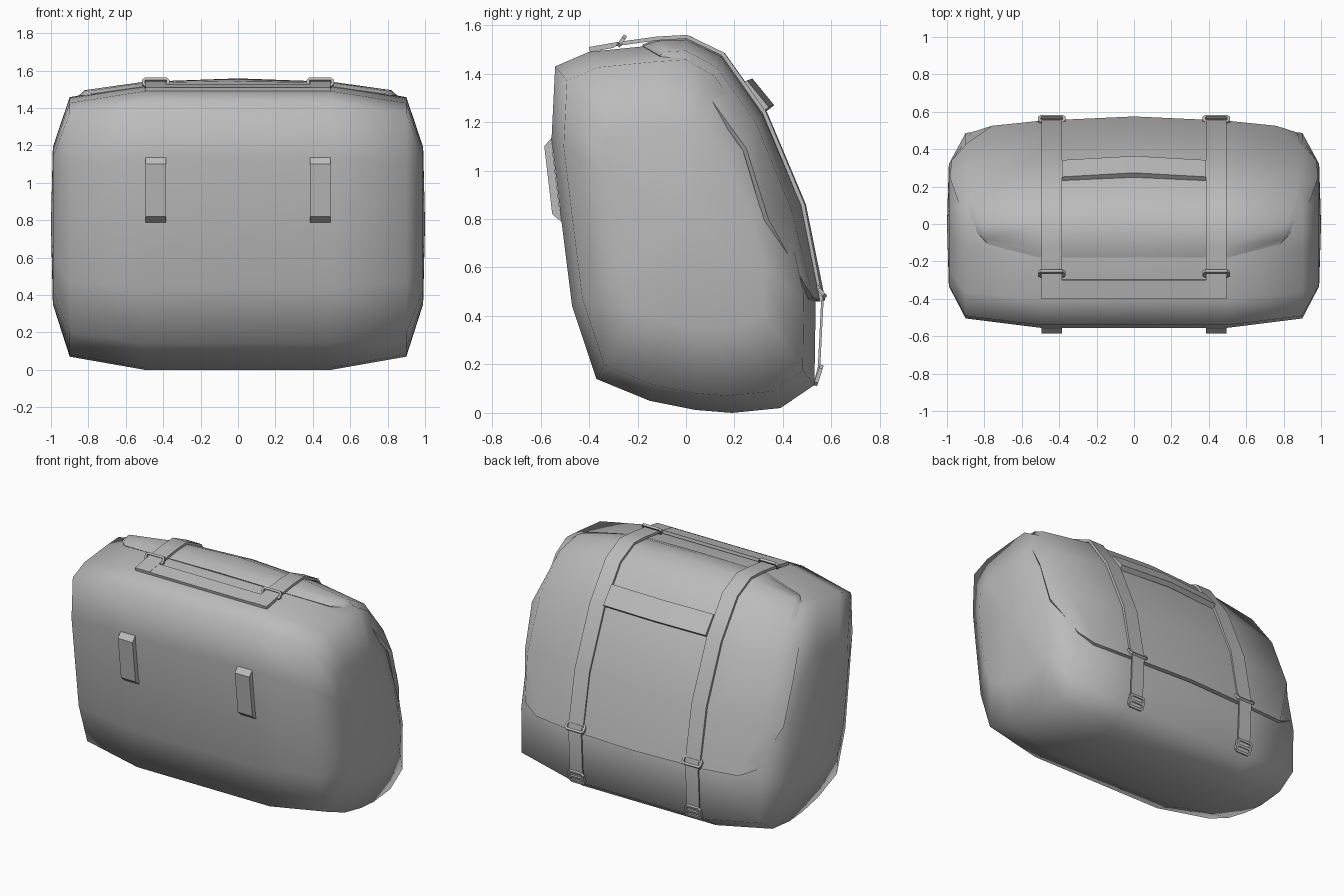
import bpy, bmesh, math
from mathutils import Matrix, Vector

if "Cube" in bpy.data.objects:
    bpy.data.objects.remove(bpy.data.objects["Cube"])

grey = bpy.data.materials.new("grey_fabric")
grey.diffuse_color = (0.5, 0.5, 0.5, 1)
grey.use_nodes = True
grey.node_tree.nodes["Principled BSDF"].inputs["Base Color"].default_value = grey.diffuse_color


def finish(name, bm, angle, thickness=0.0, fix_normals=False):
    """Turn a bmesh into a named, shaded object, optionally with thickness."""
    if fix_normals:
        bmesh.ops.recalc_face_normals(bm, faces=bm.faces)
    mesh = bpy.data.meshes.new(name)
    bm.to_mesh(mesh)
    bm.free()
    obj = bpy.data.objects.new(name, mesh)
    bpy.context.collection.objects.link(obj)
    mesh.materials.append(grey)
    if thickness:
        mod = obj.modifiers.new("thickness", 'SOLIDIFY')
        mod.thickness = thickness
        mod.offset = -1
    bpy.ops.object.select_all(action='DESELECT')
    obj.select_set(True)
    bpy.context.view_layer.objects.active = obj
    if thickness:
        bpy.ops.object.modifier_apply(modifier="thickness")
    bpy.ops.object.shade_smooth_by_angle(angle=math.radians(angle))
    return obj


def sheet(name, rows, thickness, angle=30):
    """Grid of points, thickened inwards."""
    bm = bmesh.new()
    grid = [[bm.verts.new(p) for p in row] for row in rows]
    for a, b in zip(grid, grid[1:]):
        for i in range(len(a) - 1):
            bm.faces.new((a[i], a[i + 1], b[i + 1], b[i]))
    return finish(name, bm, angle, thickness)


def ribbon(name, path, x0, x1, thickness):
    """Flat band between x0 and x1 following a (y, z) path."""
    return sheet(name, [[(x0, y, z), (x1, y, z)] for y, z in path], thickness)


def frame(name, centre, tilt, width, height, bar, depth, middle=False):
    """Chamfered rectangular ring tilted about x, with an optional middle bar."""
    bm = bmesh.new()

    def loop(w, h, c, z):
        pts = [(w - c, -h), (w, -h + c), (w, h - c), (w - c, h),
               (-w + c, h), (-w, h - c), (-w, -h + c), (-w + c, -h)]
        return [bm.verts.new((x, y, z)) for x, y in pts]

    w, h, d = width / 2, height / 2, depth / 2
    loops = [loop(w, h, bar, d), loop(w, h, bar, -d),
             loop(w - bar, h - bar, bar / 3, -d), loop(w - bar, h - bar, bar / 3, d)]
    for k in range(4):
        a, b = loops[k], loops[(k + 1) % 4]
        for i in range(8):
            j = (i + 1) % 8
            bm.faces.new((a[i], a[j], b[j], b[i]))
    if middle:
        bmesh.ops.create_cube(bm, size=1, matrix=Matrix.Diagonal((width - bar, bar, depth, 1)))
    turn = Matrix.Translation(Vector(centre)) @ Matrix.Rotation(math.radians(tilt), 4, 'X')
    bmesh.ops.transform(bm, matrix=turn, verts=bm.verts)
    return finish(name, bm, 30, fix_normals=True)


# Bag body: side profile lofted across x, shrinking into rounded ends
profile = [(-0.54, 1.43), (-0.555, 1.13), (-0.515, 0.8), (-0.47, 0.44), (-0.37, 0.14),
           (-0.15, 0.05), (0.04, 0.012), (0.19, 0.0), (0.39, 0.02), (0.53, 0.115),
           (0.535, 0.45), (0.45, 0.85), (0.29, 1.22), (0.13, 1.45), (0.0, 1.525),
           (-0.15, 1.515), (-0.4, 1.49)]
stations = [(-0.99, 0.6, 0.55), (-0.9, 0.91, 0.91), (-0.5, 1, 1),
            (0.5, 1, 1), (0.9, 0.91, 0.91), (0.99, 0.6, 0.55)]
bm = bmesh.new()
rings = [[bm.verts.new((x, y * sy, 0.78 + (z - 0.78) * sz)) for y, z in profile]
         for x, sy, sz in stations]
n = len(profile)
for a, b in zip(rings, rings[1:]):
    for i in range(n):
        bm.faces.new((a[i], a[(i + 1) % n], b[(i + 1) % n], b[i]))
for ring, x in ((rings[0], -1.0), (rings[-1], 1.0)):
    tip = bm.verts.new((x, 0, 0.78))
    for i in range(n):
        bm.faces.new((ring[i], ring[(i + 1) % n], tip))
finish("bag_body", bm, 180, fix_normals=True)

# Cover flap: half rows from the middle out to the edge, mirrored in x
half_rows = [
    [(0, -0.18, 1.52), (0.5, -0.18, 1.515), (0.78, -0.11, 1.475), (0.84, -0.05, 1.445)],
    [(0, -0.12, 1.543), (0.5, -0.12, 1.535), (0.8, -0.08, 1.49), (0.86, -0.03, 1.45)],
    [(0, 0.01, 1.558), (0.5, 0.0, 1.54), (0.82, 0.0, 1.495), (0.885, 0.02, 1.435)],
    [(0, 0.16, 1.485), (0.5, 0.145, 1.47), (0.86, 0.13, 1.425), (0.94, 0.12, 1.27)],
    [(0, 0.335, 1.24), (0.5, 0.315, 1.23), (0.89, 0.29, 1.195), (0.985, 0.25, 1.09)],
    [(0, 0.495, 0.86), (0.5, 0.475, 0.855), (0.89, 0.435, 0.84), (0.975, 0.34, 0.8)],
    [(0, 0.575, 0.465), (0.5, 0.552, 0.465), (0.76, 0.525, 0.475), (0.87, 0.49, 0.53)],
]
sheet("cover_flap", [[(-x, y, z) for x, y, z in reversed(r[1:])] + r for r in half_rows],
      0.025, 50)

# Cross band between the straps, bowed slightly in the middle
sheet("cross_band", [[(-0.385, y, z), (0, y + 0.022, z + 0.008), (0.385, y, z)]
                     for y, z in ((0.252, 1.372), (0.342, 1.262))], 0.035)

# Grip plate on the top front
ribbon("grip_plate", [(-0.4, 1.508), (-0.3, 1.527)], -0.495, 0.495, 0.02)

strap_path = [(-0.4, 1.51), (-0.28, 1.531), (-0.12, 1.553), (0.005, 1.56), (0.157, 1.487),
              (0.33, 1.243), (0.49, 0.86), (0.566, 0.462)]
for side, sign in (("left", -1), ("right", 1)):
    mid = 0.44 * sign
    x0, x1 = mid - 0.055, mid + 0.055
    # Straps over the flap, then hanging below it
    ribbon(side + "_strap", strap_path, x0, x1, 0.016)
    ribbon(side + "_lower_strap", [(0.558, 0.52), (0.568, 0.47), (0.554, 0.19), (0.535, 0.115)],
           mid - 0.048, mid + 0.048, 0.01)
    # Strap rings and buckles
    frame(side + "_top_ring", (mid, -0.265, 1.535), 55, 0.145, 0.055, 0.014, 0.016)
    frame(side + "_back_ring", (mid, 0.558, 0.5), -50, 0.145, 0.06, 0.014, 0.016)
    frame(side + "_buckle", (mid, 0.547, 0.155), 72, 0.12, 0.09, 0.015, 0.016, True)
    # Belt loops on the front
    ribbon(side + "_belt_loop", [(-0.51, 0.785), (-0.552, 0.82), (-0.585, 1.1), (-0.555, 1.135)],
           x0, x1, 0.035)
